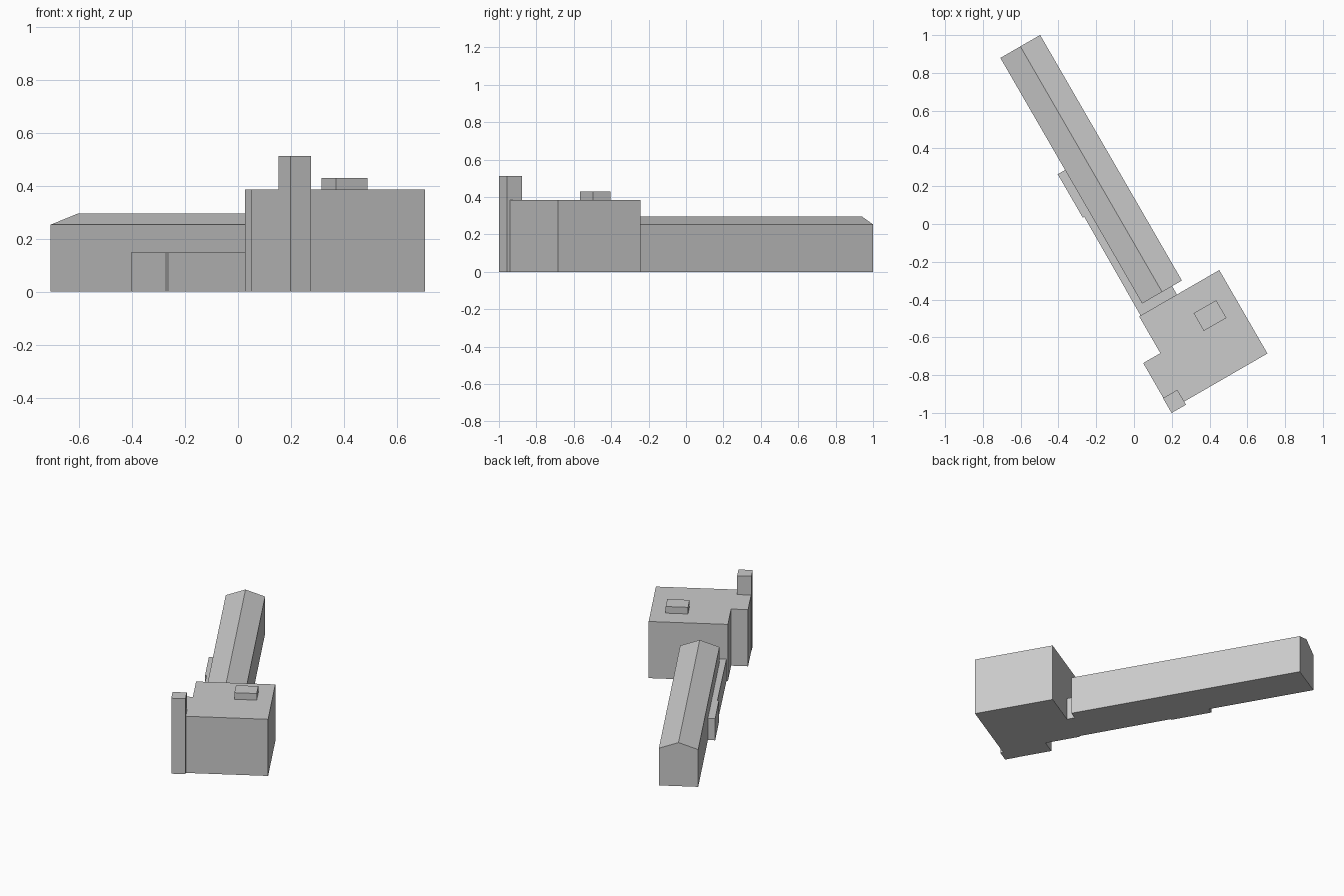
import bpy, bmesh
from math import radians
from mathutils import Matrix

if "Cube" in bpy.data.objects:
    bpy.data.objects.remove(bpy.data.objects["Cube"])

# The whole building is laid out square, then turned 30 degrees
TURN = Matrix.Rotation(radians(30), 4, 'Z')


def prism(name, points, offset):
    """Extrude a polygon of 3D points along an offset vector."""
    bm = bmesh.new()
    face = bm.faces.new([bm.verts.new(p) for p in points])
    result = bmesh.ops.extrude_face_region(bm, geom=[face])
    top = [g for g in result["geom"] if isinstance(g, bmesh.types.BMVert)]
    bmesh.ops.translate(bm, verts=top, vec=offset)
    if not any(f.calc_area() > 0 and face == f for f in bm.faces):
        bm.faces.new([v for v in bm.verts if v not in top])
    bmesh.ops.recalc_face_normals(bm, faces=bm.faces)
    mesh = bpy.data.meshes.new(name)
    bm.to_mesh(mesh)
    bm.free()
    mesh.transform(TURN)
    obj = bpy.data.objects.new(name, mesh)
    bpy.context.collection.objects.link(obj)
    return obj


def block(name, outline, z0, z1):
    return prism(name, [(x, y, z0) for x, y in outline], (0, 0, z1 - z0))


def rect(x0, x1, y0, y1):
    return [(x0, y0), (x1, y0), (x1, y1), (x0, y1)]


# Long wing with a shallow gable roof
gable = [(-0.173, 0), (0.07, 0), (0.07, 0.253), (-0.051, 0.296), (-0.173, 0.253)]
prism("long_wing", [(x, -0.386, z) for x, z in gable], (0, 1.501, 0))

# Low side aisle, its wider end, and the link to the main block
block("low_aisle_and_link",
      [(-0.212, -0.437), (0.01, -0.437), (0.01, -0.38), (-0.165, -0.38),
       (-0.165, 0.43), (-0.218, 0.43), (-0.218, 0.165), (-0.209, 0.165)], 0, 0.148)

# Flat-roofed main block with a side projection
block("main_block",
      [(-0.221, -0.437), (-0.221, -0.662), (-0.326, -0.662), (-0.326, -0.947),
       (0.269, -0.947), (0.269, -0.437)], 0, 0.385)

# Corner tower and rooftop box
block("corner_tower", rect(-0.328, -0.24, -0.966, -0.875), 0, 0.513)
block("roof_box", rect(0.037, 0.175, -0.675, -0.567), 0.38, 0.43)
